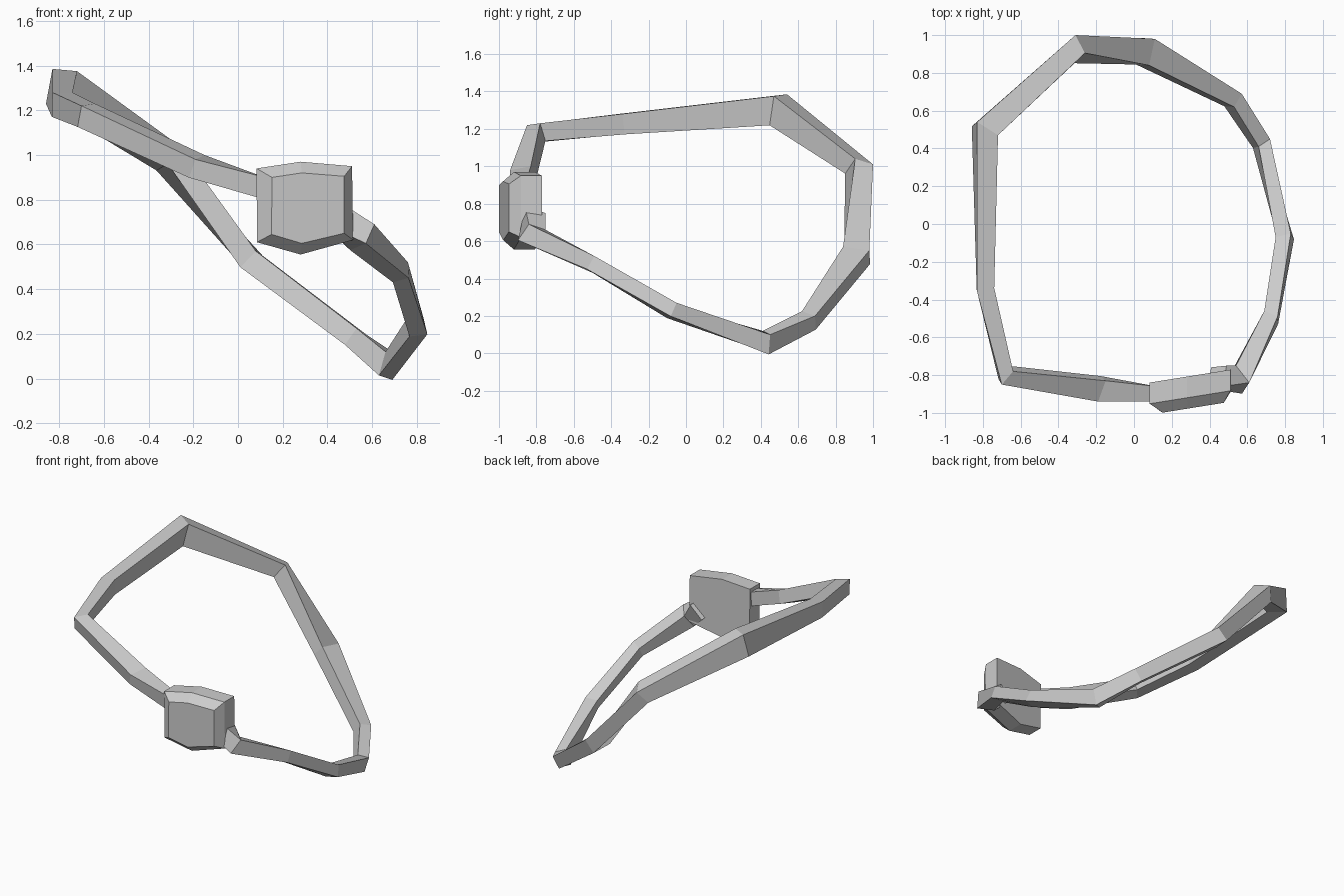
import bpy
import bmesh
from mathutils import Vector

default_cube = bpy.data.objects.get("Cube")
if default_cube:
    bpy.data.objects.remove(default_cube, do_unlink=True)

# Single plain grey for the whole piece
grey = bpy.data.materials.new("plain_grey")
grey.use_nodes = True
colour = (0.6, 0.6, 0.6, 1)
grey.diffuse_color = colour
shader = next(n for n in grey.node_tree.nodes if n.type == 'BSDF_PRINCIPLED')
shader.inputs["Base Color"].default_value = colour


def loft(name, rings):
    """Skin a list of matching point rings and cap both ends."""
    bm = bmesh.new()
    loops = [[bm.verts.new(point) for point in ring] for ring in rings]
    count = len(loops[0])
    for first, second in zip(loops, loops[1:]):
        for i in range(count):
            j = (i + 1) % count
            bm.faces.new((first[i], first[j], second[j], second[i]))
    bm.faces.new(loops[0])
    bm.faces.new(loops[-1])
    bmesh.ops.recalc_face_normals(bm, faces=bm.faces)
    mesh = bpy.data.meshes.new(name)
    bm.to_mesh(mesh)
    bm.free()
    mesh.materials.append(grey)
    obj = bpy.data.objects.new(name, mesh)
    bpy.context.collection.objects.link(obj)
    return obj


# Strap stations: outer top edge, inner top edge, thickness
stations = [
    ((.12, -.94, .90), (.12, -.86, .90), .095),
    ((-.19, -.94, .98), (-.15, -.83, 1.0), .09),
    ((-.70, -.85, 1.22), (-.64, -.78, 1.23), .10),
    ((-.83, -.36, 1.28), (-.74, -.34, 1.28), .11),
    ((-.83, .54, 1.385), (-.72, .47, 1.375), .16),
    ((-.31, 1.0, 1.01), (-.26, .905, 1.04), .11),
    ((.11, .98, .55), (.08, .84, .57), .10),
    ((.57, .69, .20), (.53, .62, .225), .09),
    ((.72, .45, .10), (.66, .41, .12), .11),
    ((.83, -.05, .27), (.75, -.07, .26), .08),
    ((.76, -.49, .52), (.69, -.46, .50), .08),
    ((.61, -.84, .69), (.54, -.75, .66), .11),
    ((.47, -.86, .78), (.49, -.75, .75), .12),
]
outer = [Vector(s[0]) for s in stations]
inner = [Vector(s[1]) for s in stations]
centre = [(a + b) / 2 for a, b in zip(outer, inner)]

# Underside sits square to the strap's run and width
rings = []
last = len(stations) - 1
for i, (_, _, thickness) in enumerate(stations):
    before = centre[i] - centre[max(i - 1, 0)]
    after = centre[min(i + 1, last)] - centre[i]
    run = before.normalized() + after.normalized()
    drop = run.cross(inner[i] - outer[i]).normalized() * thickness
    if drop.z > 0:
        drop.negate()
    rings.append([outer[i], inner[i], inner[i] + drop, outer[i] + drop])
loft("belt_strap", rings)

# Buckle: six-sided plate, turned slightly, with a bevelled front
rim = [(.083, .94), (.28, .97), (.51, .95), (.515, .62), (.28, .555), (.085, .61)]
face = [(.152, .90), (.285, .92), (.475, .905), (.475, .65), (.285, .605), (.15, .645)]


def slanted(outline, y):
    return [(x, y + .16 * (x - .08), z) for x, z in outline]


loft("buckle", [slanted(rim, -.84), slanted(rim, -.952), slanted(face, -1.01)])
